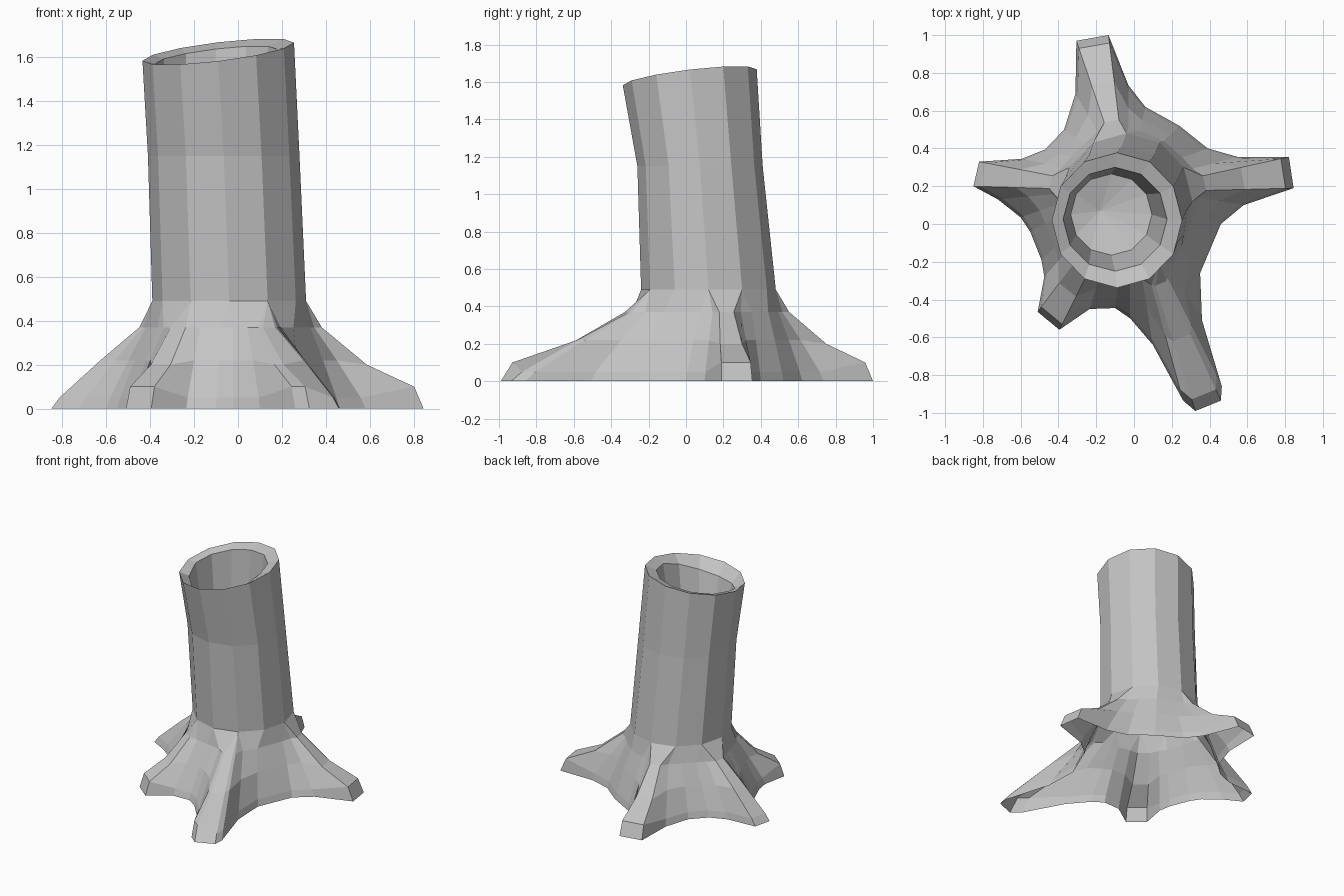
import bpy, bmesh
from math import sin, cos, pi, atan2, tau

cube = bpy.data.objects.get("Cube")
if cube:
    bpy.data.objects.remove(cube, do_unlink=True)

# Weathered wood material
wood = bpy.data.materials.new("weathered_grey_wood")
wood.use_nodes = True
wood.diffuse_color = (0.55, 0.55, 0.55, 1)
wood.node_tree.nodes["Principled BSDF"].inputs["Base Color"].default_value = wood.diffuse_color

SIDES = 12

# Ground outlines, counter-clockwise: flanks between roots, and root ends
right_root = [(.58, .10), (.845, .19), (.82, .355), (.55, .355)]
back_right_flank = [(.39, .40), (.24, .52), (.06, .62), (-.03, .735)]
back_root = [(-.135, 1), (-.305, .97), (-.31, .69)]
back_left_flank = [(-.37, .5), (-.47, .395), (-.595, .345)]
left_root = [(-.82, .33), (-.85, .2), (-.72, .13)]
left_flank = [(-.6, .035), (-.55, -.04), (-.49, -.19), (-.475, -.28)]
small_root = [(-.51, -.465), (-.395, -.56)]
front_flank = [(-.235, -.45), (-.10, -.445), (-.02, -.5), (.10, -.64)]
front_root = [(.26, -.935), (.325, -.99), (.46, -.935), (.465, -.86)]
front_right_flank = [(.36, -.51), (.35, -.26), (.46, 0)]
outline = (right_root + back_right_flank + back_root + back_left_flank + left_root
           + left_flank + small_root + front_flank + front_root + front_right_flank)
blunt_ends = right_root[1:3] + back_root[:2] + small_root + front_root[:2]

# Trunk levels: height, centre x, centre y, radius x, radius y
collar = (.49, -.04, .12, .35, .36)
waist = (1.15, -.065, .075, .345, .335)
crown = (1.625, -.09, .02, .345, .358)


def rim_height(x, y):
    return crown[0] + .12 * (x + .09) + .12 * (y - .02)


def trunk_point(level, angle):
    z, cx, cy, rx, ry = level
    x, y = cx + rx * cos(angle), cy + ry * sin(angle)
    return (x, y, rim_height(x, y) if level is crown else z)


def flare_point(base, top, t, z):
    """Point part of the way from the ground outline to the trunk."""
    return (base[0] + (top[0] - base[0]) * t, base[1] + (top[1] - base[1]) * t, z)


def column(base):
    """Vertical strip of points from the ground to the rim."""
    angle = atan2(base[1] - .05, base[0] + .05)
    step = tau / SIDES
    snapped = round(angle / step) * step
    if snapped <= -pi + .01:
        snapped += tau
    foot = trunk_point(collar, angle)
    blunt = base in blunt_ends
    return [(*base, 0),
            flare_point(base, foot, .08, .1 if blunt else .05),
            flare_point(base, foot, .48, .2 if blunt else .22),
            flare_point(base, foot, .86, .37),
            trunk_point(collar, snapped),
            trunk_point(waist, snapped),
            trunk_point(crown, snapped)]


def bridge(bm, first, second):
    count = len(first)
    for i in range(count):
        j = (i + 1) % count
        bm.faces.new((first[i], first[j], second[j], second[i]))


def add_object(name, bm):
    bmesh.ops.remove_doubles(bm, verts=bm.verts, dist=.002)
    mesh = bpy.data.meshes.new(name)
    bm.to_mesh(mesh)
    bm.free()
    mesh.materials.append(wood)
    obj = bpy.data.objects.new(name, mesh)
    bpy.context.collection.objects.link(obj)


# Outer bark: root flare and trunk in one open shell
bm = bmesh.new()
columns = [column(base) for base in outline]
rings = [[bm.verts.new(p) for p in ring] for ring in zip(*columns)]
for lower, upper in zip(rings, rings[1:]):
    bridge(bm, lower, upper)
add_object("trunk_and_roots", bm)


# Hollow: worn rim sloping inwards at the front, inner wall and floor
def lip_height(x, y):
    return rim_height(x, y) - .02 - .25 * max(0, -y)


def pit_height(x, y):
    return 1.15


def hollow_ring(bm, cx, cy, radius, height):
    ring = []
    for i in range(SIDES):
        a = tau * i / SIDES
        x, y = cx + radius * cos(a), cy + radius * sin(a)
        ring.append(bm.verts.new((x, y, height(x, y))))
    return ring


bm = bmesh.new()
rim = [bm.verts.new(trunk_point(crown, tau * i / SIDES)) for i in range(SIDES)]
lip = hollow_ring(bm, -.1, .025, .275, lip_height)
pit = hollow_ring(bm, -.12, .05, .215, pit_height)
bridge(bm, rim, lip)
bridge(bm, lip, pit)
floor_centre = bm.verts.new((-.18, .07, 1.1))
for i in range(SIDES):
    bm.faces.new((pit[i], pit[(i + 1) % SIDES], floor_centre))
add_object("hollow_top", bm)
